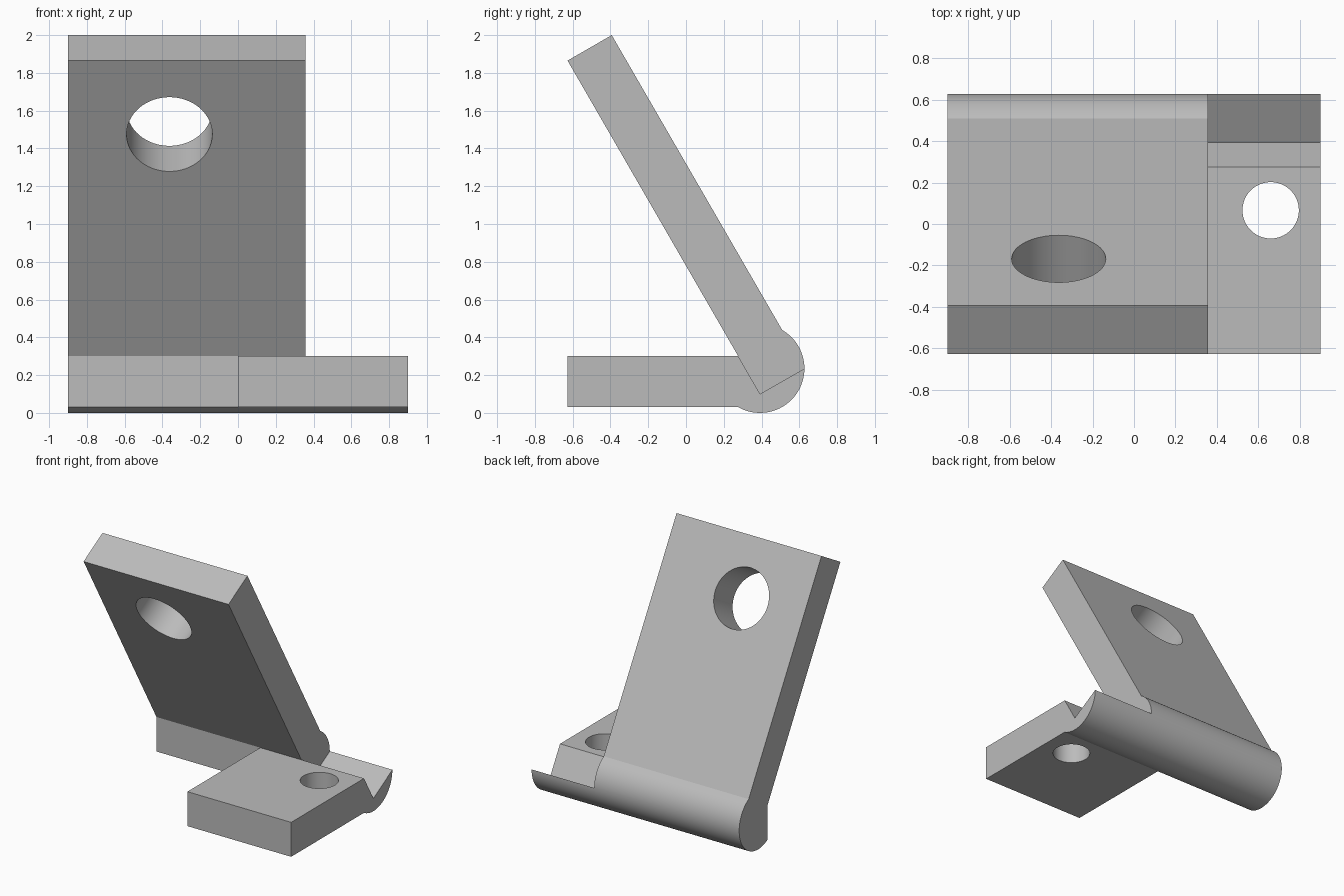
import bpy, bmesh
from math import sin, cos, radians, sqrt
from mathutils import Vector, Matrix

if "Cube" in bpy.data.objects:
    bpy.data.objects.remove(bpy.data.objects["Cube"])

# One plain grey for the whole bracket
grey = bpy.data.materials.new("plain grey")
grey.use_nodes = True
colour = (0.5, 0.5, 0.5, 1)
grey.diffuse_color = colour
grey.node_tree.nodes["Principled BSDF"].inputs["Base Color"].default_value = colour

HALF = 0.9            # half width
THICK = 0.27          # plate and leaf thickness
R = 0.235             # barrel radius
CY, CZ = 0.392, R     # barrel centre
FRONT = -0.627        # front end of the plate
LEAF_X = 0.357        # left edge of the leaf
UP = Vector((-0.5, sqrt(3) / 2))      # along the leaf
OUT = Vector((sqrt(3) / 2, 0.5))      # through the leaf
notch = Vector((CY, CZ - THICK / 2))  # bottom corner of the leaf


def new_object(name, bm):
    mesh = bpy.data.meshes.new(name)
    bmesh.ops.recalc_face_normals(bm, faces=bm.faces)
    bm.to_mesh(mesh)
    bm.free()
    mesh.materials.append(grey)
    obj = bpy.data.objects.new(name, mesh)
    bpy.context.collection.objects.link(obj)
    return obj


def extrude_profile(name, points, x0, x1):
    bm = bmesh.new()
    face = bm.faces.new([bm.verts.new((x0, p[0], p[1])) for p in points])
    ext = bmesh.ops.extrude_face_region(bm, geom=[face])
    verts = [v for v in ext["geom"] if isinstance(v, bmesh.types.BMVert)]
    bmesh.ops.translate(bm, verts=verts, vec=(x1 - x0, 0, 0))
    return new_object(name, bm)


def arc(start, end, step=-4):
    return [Vector((CY + R * cos(radians(a)), CZ + R * sin(radians(a))))
            for a in range(start, end - 1, step)]


def apply_boolean(obj, other, operation):
    mod = obj.modifiers.new(operation.lower(), "BOOLEAN")
    mod.object, mod.operation, mod.solver = other, operation, "EXACT"
    bpy.context.view_layer.objects.active = obj
    bpy.ops.object.modifier_apply(modifier=mod.name)
    bpy.data.objects.remove(other)


def drill(obj, centre, axis, radius):
    bm = bmesh.new()
    turn = Vector(axis).to_track_quat("Z", "Y").to_matrix().to_4x4()
    bmesh.ops.create_cone(bm, cap_ends=True, segments=64, radius1=radius, radius2=radius,
                          depth=1, matrix=Matrix.Translation(centre) @ turn)
    cutter = new_object("hole_cutter", bm)
    cutter.hide_render = True
    apply_boolean(obj, cutter, "DIFFERENCE")


# Flat plate with its open barrel, notched where the leaf would sit
lower_arc = arc(0, -120)
bottom_z = lower_arc[-1].y
top_z = bottom_z + THICK
ledge = notch + UP * ((top_z - notch.y) / UP.y)
base = extrude_profile("bracket", [(FRONT, bottom_z), (FRONT, top_z), ledge, notch] + lower_arc,
                       0, HALF)

# Leaning leaf with the closed barrel
leaf_top = notch + UP * ((2 - THICK * OUT.y - notch.y) / UP.y)
leaf = extrude_profile("leaning_leaf", [ledge, leaf_top, leaf_top + OUT * THICK] + arc(60, -120),
                       -HALF, LEAF_X)
apply_boolean(base, leaf, "UNION")

# Round holes through the plate and the leaf
drill(base, (0.659, 0.066, 0.17), (0, 0, 1), 0.136)
hole = notch + UP * ((1.475 - notch.y) / UP.y) + OUT * THICK / 2
drill(base, (-0.363, hole.x, hole.y), (0, OUT.x, OUT.y), 0.227)

bpy.ops.object.select_all(action="DESELECT")
base.select_set(True)
bpy.context.view_layer.objects.active = base
bpy.ops.object.shade_smooth_by_angle(angle=radians(25))
